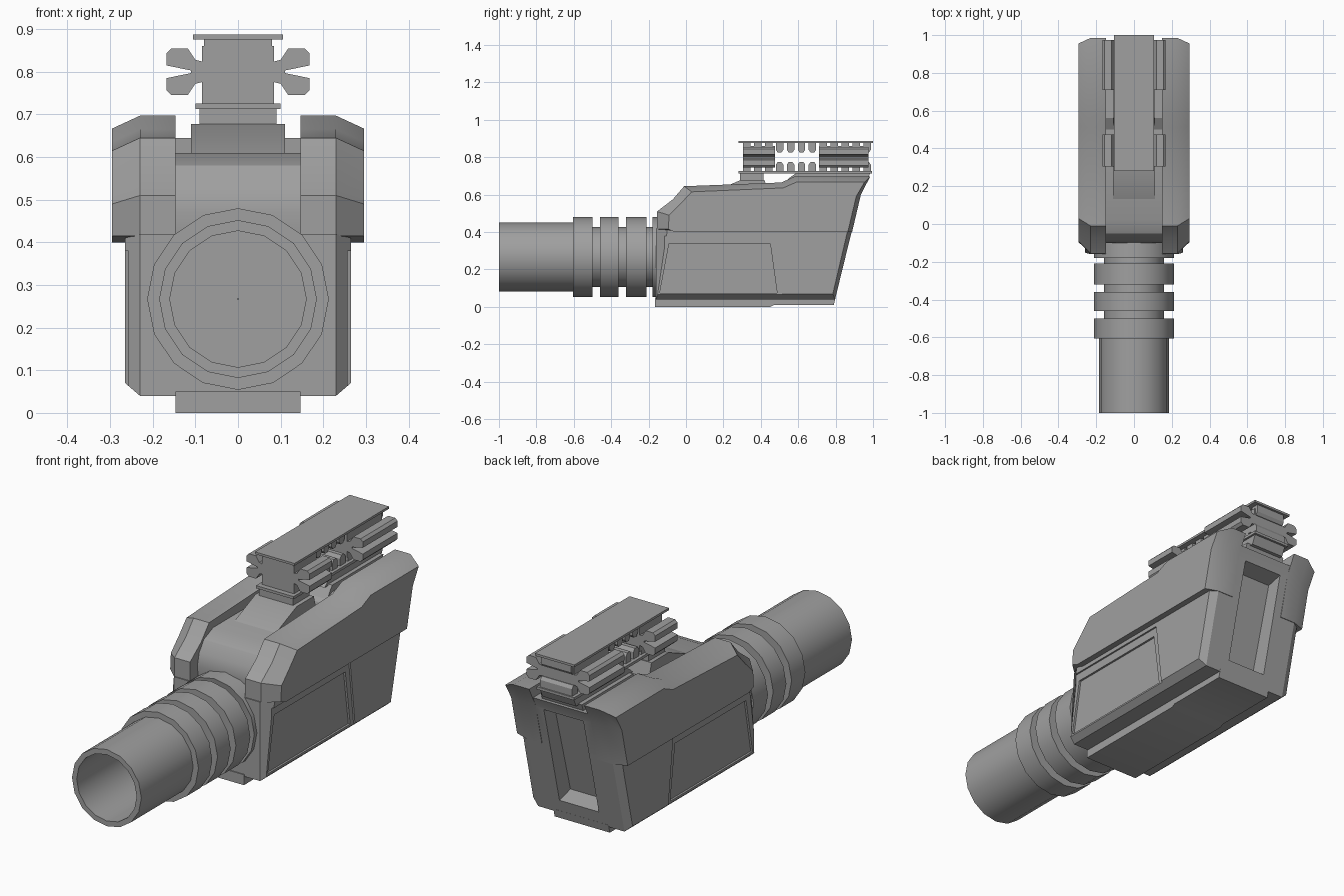
import bpy, bmesh, math

cube = bpy.data.objects.get("Cube")
if cube:
    bpy.data.objects.remove(cube, do_unlink=True)

grey = bpy.data.materials.new("plain_grey")
grey.use_nodes = True
GREY = (0.35, 0.35, 0.35, 1)
grey.diffuse_color = GREY
grey.node_tree.nodes["Principled BSDF"].inputs["Base Color"].default_value = GREY


def loft(name, loops, closed=False):
    """Skin a row of equal-length loops; cap the ends unless closed."""
    bm = bmesh.new()
    rows = [[bm.verts.new(p) for p in loop] for loop in loops]
    n = len(rows[0])
    pairs = list(zip(rows, rows[1:])) + ([(rows[-1], rows[0])] if closed else [])
    for a, b in pairs:
        for i in range(n):
            j = (i + 1) % n
            bm.faces.new((a[i], a[j], b[j], b[i]))
    if not closed:
        bm.faces.new(rows[0])
        bm.faces.new(rows[-1])
    bmesh.ops.recalc_face_normals(bm, faces=bm.faces)
    mesh = bpy.data.meshes.new(name)
    bm.to_mesh(mesh)
    bm.free()
    mesh.materials.append(grey)
    ob = bpy.data.objects.new(name, mesh)
    bpy.context.collection.objects.link(ob)
    return ob


def across(name, *sections):
    """Side profiles (y, z) placed at successive x."""
    return loft(name, [[(x, y, z) for y, z in prof] for x, prof in sections])


def along(name, outline, y0, y1):
    """Front outline (x, z) extruded along y."""
    return loft(name, [[(x, y, z) for x, z in outline] for y in (y0, y1)])


def block(name, half, y0, y1, z0, z1):
    return along(name, [(-half, z0), (half, z0), (half, z1), (-half, z1)], y0, y1)


def cut(target, cutter):
    cutter.hide_render = True
    cutter.hide_set(True)
    cutter.display_type = 'WIRE'
    mod = target.modifiers.new("cut", 'BOOLEAN')
    mod.operation = 'DIFFERENCE'
    mod.solver = 'EXACT'
    mod.object = cutter


parts = []

# Barrel: stepped sleeve turned around the y axis, with an open bore
AXIS_Z, SIDES = 0.267, 16
R, NECK, TUBE, BORE = 0.213, 0.16, 0.185, 0.16
steps = [(-0.6, BORE), (-1, BORE), (-1, TUBE), (-0.605, TUBE)]
for y0, y1 in ((-0.605, -0.5), (-0.46, -0.36), (-0.32, -0.21), (-0.18, -0.08)):
    steps += [(y0, R), (y1, R), (y1, NECK), (y1 + 0.04, NECK)]
steps = steps[:-2] + [(-0.08, 0.001), (-0.6, 0.001)]
# neck points must meet the next ring exactly
steps = [((-0.32 if abs(y + 0.32) < 0.005 else y), r) for y, r in steps]
turns = [2 * math.pi * i / SIDES for i in range(SIDES)]
parts.append(loft("barrel", [[(r * math.sin(a), y, AXIS_Z + r * math.cos(a))
                              for y, r in steps] for a in turns], closed=True))

# Lower hull with chamfered edges
face = [(-0.16, 0.04), (-0.16, 0.42), (0.89, 0.42), (0.797, 0.04)]
side = [(-0.15, 0.07), (-0.10, 0.41), (0.865, 0.41), (0.785, 0.07)]
hull = across("lower_hull", (-0.265, side), (-0.23, face), (0.23, face), (0.265, side))
parts.append(hull)

# Recessed side fields and their inner panels
field = [(-0.3, 0.065), (-0.3, 0.38), (0.476, 0.38), (0.513, 0.065)]
panel = [(-0.14, 0.075), (-0.09, 0.34), (0.45, 0.34), (0.487, 0.075)]
for s, label in ((1, "left"), (-1, "right")):
    cut(hull, across(label + "_field_cutter", (s * 0.257, field), (s * 0.4, field)))
    cut(hull, across(label + "_panel_cutter", (s * 0.247, panel), (s * 0.41, panel)))

# Keel plate
keel = [(-0.165, 0), (0.45, 0), (0.47, 0.01), (0.79, 0.01), (0.8, 0.05), (-0.165, 0.05)]
parts.append(across("keel_plate", (-0.147, keel), (0.147, keel)))

# Upper centre section with rounded brow
mid = [(-0.09, 0.40), (-0.10, 0.47), (-0.085, 0.53), (-0.05, 0.58), (0.02, 0.61),
       (0.5, 0.61), (0.56, 0.645), (0.955, 0.645), (0.935, 0.6), (0.885, 0.40)]
centre = across("upper_centre", (-0.147, mid), (0.147, mid))
parts.append(centre)

# Channel sunk in the sloping back
channel = [(0.73, 0.13), (0.85, 0.57), (1.1, 0.63), (1.1, 0.03)]
for target in (hull, centre):
    cut(target, across(target.name + "_channel_cutter", (-0.105, channel), (0.105, channel)))

# Shoulder armour on both sides
outer = [(-0.155, 0.415), (-0.155, 0.51), (-0.07, 0.575), (-0.01, 0.645), (0.51, 0.665),
         (0.58, 0.697), (0.985, 0.697), (0.935, 0.6), (0.888, 0.40), (-0.06, 0.40)]
inner = [(-0.095, 0.415), (-0.09, 0.49), (-0.03, 0.55), (0.03, 0.615), (0.52, 0.636),
         (0.59, 0.667), (0.955, 0.667), (0.91, 0.59), (0.865, 0.40), (-0.06, 0.40)]
for s, label in ((1, "left"), (-1, "right")):
    parts.append(across(label + "_shoulder", (s * 0.147, outer), (s * 0.23, outer),
                        (s * 0.295, inner)))

# Pedestals and mounts under the rail
front_ped = [(0.12, 0.605), (0.29, 0.677), (0.42, 0.677), (0.44, 0.605)]
rear_ped = [(0.52, 0.62), (0.56, 0.677), (0.95, 0.677), (0.93, 0.62)]
rear_mount = [(0.53, 0.67), (0.56, 0.695), (0.59, 0.715), (0.985, 0.715), (0.965, 0.67)]
parts.append(across("front_pedestal", (-0.11, front_ped), (0.11, front_ped)))
parts.append(across("rear_pedestal", (-0.11, rear_ped), (0.11, rear_ped)))
parts.append(block("front_mount", 0.09, 0.29, 0.415, 0.67, 0.715))
parts.append(across("rear_mount", (-0.09, rear_mount), (0.09, rear_mount)))

# Rail plates and the teeth between them
parts.append(block("rail_bottom_plate", 0.1, 0.28, 0.995, 0.713, 0.726))
parts.append(block("rail_top_plate", 0.105, 0.28, 1.0, 0.876, 0.887))
for i in range(12):
    y = 0.305 + i * 0.0585
    low = [(y, 0.72), (y, 0.76), (y + 0.01, 0.775), (y + 0.03, 0.775),
           (y + 0.04, 0.76), (y + 0.04, 0.72)]
    high = [(a, 1.6 - z) for a, z in low]
    parts.append(across("lower_tooth", (-0.085, low), (0.085, low)))
    parts.append(across("upper_tooth", (-0.08, high), (0.08, high)))

# Paired clamps with side wings
wing = [(0.075, 0.778), (0.10, 0.772), (0.118, 0.745), (0.156, 0.745), (0.168, 0.757),
        (0.168, 0.785), (0.11, 0.797), (0.075, 0.797)]
for label, y0, y1 in (("front", 0.305, 0.475), ("rear", 0.71, 0.975)):
    parts.append(block(label + "_clamp_core", 0.085, y0, y1, 0.745, 0.86))
    parts.append(block(label + "_clamp_web", 0.11, y0, y1, 0.792, 0.808))
    for sx in (1, -1):
        for sz in (1, -1):
            parts.append(along(label + "_clamp_wing",
                               [(sx * x, 0.8 + sz * (z - 0.8)) for x, z in wing], y0, y1))

# Soft shading with sharp edges kept
bpy.ops.object.select_all(action='DESELECT')
for ob in parts:
    ob.select_set(True)
bpy.context.view_layer.objects.active = parts[0]
bpy.ops.object.shade_smooth_by_angle(angle=math.radians(30))
